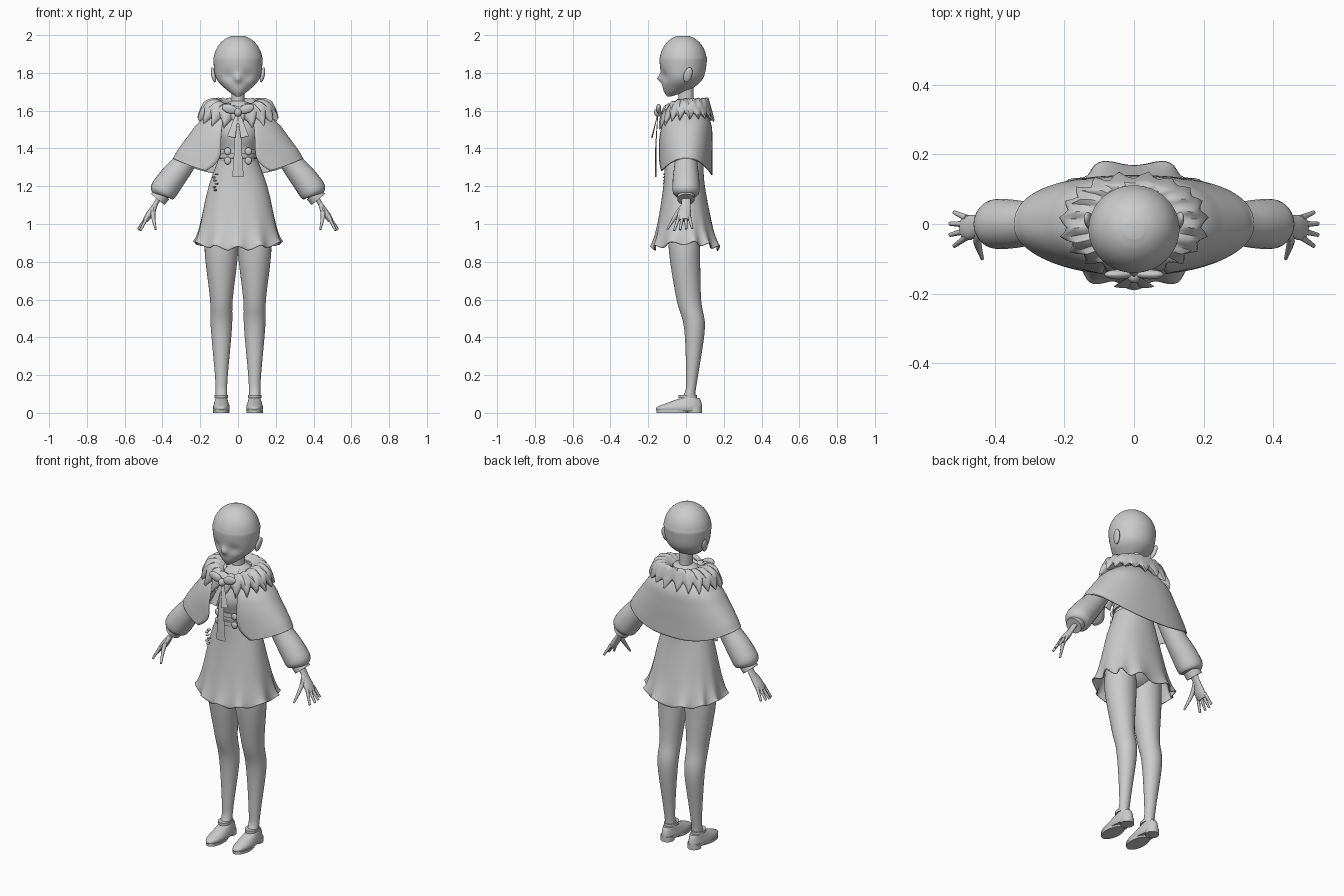
import bpy, bmesh, random
from math import sin, cos, pi, tau, asin, exp, copysign
from mathutils import Vector

if "Cube" in bpy.data.objects:
    bpy.data.objects.remove(bpy.data.objects["Cube"])
random.seed(4)

clay = bpy.data.materials.new("plain grey")
clay.use_nodes = True
grey = (.6, .6, .6, 1)
clay.diffuse_color = grey
clay.node_tree.nodes["Principled BSDF"].inputs["Base Color"].default_value = grey


def smooth_rows(keys, steps):
    """Run a Catmull-Rom spline through the key tuples."""
    rows, last = [], len(keys) - 1
    for i in range(last):
        before, start, end, after = (keys[max(0, min(last, i + k))] for k in (-1, 0, 1, 2))
        for step in range(steps):
            t = step / steps
            rows.append(tuple(
                q + t / 2 * (r - p + t * (2 * p - 5 * q + 4 * r - w + t * (3 * (q - r) + w - p)))
                for p, q, r, w in zip(before, start, end, after)))
    return rows + [keys[-1]]


def skin(name, rows, closed=True, caps=True, thickness=0):
    """Join rows of points into one smooth surface."""
    bm = bmesh.new()
    verts = [[bm.verts.new(point) for point in row] for row in rows]
    count = len(rows[0])
    for lower, upper in zip(verts, verts[1:]):
        for j in range(count if closed else count - 1):
            k = (j + 1) % count
            bm.faces.new((lower[j], lower[k], upper[k], upper[j]))
    if caps:
        bm.faces.new(verts[0])
        bm.faces.new(verts[-1])
    bmesh.ops.recalc_face_normals(bm, faces=bm.faces)
    mesh = bpy.data.meshes.new(name)
    bm.to_mesh(mesh)
    bm.free()
    mesh.materials.append(clay)
    part = bpy.data.objects.new(name, mesh)
    bpy.context.collection.objects.link(part)
    bpy.ops.object.select_all(action='DESELECT')
    part.select_set(True)
    bpy.context.view_layer.objects.active = part
    bpy.ops.object.shade_smooth_by_angle(angle=pi / 4)
    if thickness:
        part.modifiers.new("cloth", 'SOLIDIFY').thickness = thickness
    return part


def oval(z, half_width, front, back, angle, power=2):
    """Point on a horizontal oval; angle zero is the front."""
    s, c = (copysign(abs(f(angle)) ** (2 / power), f(angle)) for f in (sin, cos))
    return Vector((half_width * s, (front + back) / 2 - c * (back - front) / 2, z))


def body(name, keys, x=0, steps=5, power=2, count=36):
    """Stack of ovals; each key is height, half width, front, back."""
    rows = [[oval(*key, tau * j / count, power) + Vector((x, 0, 0)) for j in range(count)]
            for key in smooth_rows(keys, steps)]
    return skin(name, rows)


def slab(name, bottom, top, half_width, front, back, x=0):
    body(name, [(z, half_width, front, back) for z in (bottom, top)], x, steps=1)


def tube(name, keys, side=1, wide=(0, 1, 0), flat=1, count=16):
    """Tube along a path; each key is a point and a radius."""
    path = smooth_rows(keys, 4)
    points = [Vector((side * x, y, z)) for x, y, z, radius in path]
    rows = []
    for i, point in enumerate(points):
        along = (points[min(i + 1, len(points) - 1)] - points[max(i - 1, 0)]).normalized()
        across = (Vector(wide) - along * along.dot(Vector(wide))).normalized()
        depth = along.cross(across) * flat
        radius = path[i][-1]
        rows.append([point + radius * (depth * cos(tau * j / count) + across * sin(tau * j / count))
                     for j in range(count)])
    skin(name, rows)


def blob(name, location, scale, rotation=(0, 0, 0)):
    bpy.ops.mesh.primitive_uv_sphere_add(segments=20, ring_count=12, location=location, rotation=rotation)
    part = bpy.context.object
    part.name = name
    part.scale = scale
    part.data.materials.append(clay)
    bpy.ops.object.shade_smooth()


# Head: round skull running into a pointed jaw, with hollow eyes and a small nose
skull = []
for i in range(1, 8):
    a = pi / 2 * i / 7
    reach = .125 * sin(a)
    skull.append((1.86 + .14 * cos(a), .13 * sin(a), -.015 - reach, reach - .015))
jaw = [(1.77, .115, -.13, .09), (1.71, .06, -.12, .02), (1.675, .01, -.1, -.08)]
head = body("head", skull + jaw, steps=6, count=60)
for vert in head.data.vertices:
    x, y, z = vert.co
    if y < -.04:
        hollow = exp(-((abs(x) - .055) / .03) ** 2 - ((z - 1.785) / .025) ** 2)
        nose = exp(-(x / .016) ** 2 - ((z - 1.77) / .018) ** 2)
        vert.co.y += .012 * hollow - .024 * nose
slab("neck", 1.6, 1.74, .035, -.04, .04)

# Torso with two buckled belts
body("torso", [(1.65, .04, -.04, .04), (1.6, .12, -.08, .08), (1.48, .115, -.13, .09),
               (1.38, .095, -.11, .08), (1.27, .11, -.11, .08)])
for z in (1.335, 1.385):
    slab("belt", z - .013, z + .013, .106, -.12, .095)
    for side in (-1, 1):
        blob("belt_buckle", (side * .055, -.112, z), (.018, .01, .02))

# Flared skirt with a wavy hem, closed inside by the hips
skirt = smooth_rows([(1.35, .1, -.11, .09), (1.2, .155, -.12, .1),
                     (1, .2, -.15, .14), (.87, .23, -.18, .18)], 8)
rows = []
for i, key in enumerate(skirt):
    t = i / (len(skirt) - 1)
    row = []
    for j in range(110):
        angle = tau * j / 110
        wave = cos(11 * angle + sin(3 * angle))
        point = oval(*key, angle, 2.2)
        point.xy *= 1 + .06 * t ** 5 * wave
        point.z += t ** 4 * (.03 * sin(angle) ** 2 + .012 * wave)
        row.append(point)
    rows.append(row)
skin("skirt", rows, caps=False, thickness=.006)
blob("hips", (0, 0, 1.03), (.16, .1, .14))
for i in range(6):
    blob("skirt_sprig", (random.uniform(-.13, -.09), -.11, 1.18 + i / 60), (.01, .012, .005))

# Short cape, open at the front; the last key value is the front edge
cape = smooth_rows([(1.64, .07, -.06, .07, .04), (1.54, .2, -.13, .13, .08), (1.45, .26, -.15, .14, .09),
                    (1.34, .32, -.15, .14, .1), (1.26, .345, -.15, .14, .17)], 6)
rows = []
for i, (z, half_width, front, back, edge) in enumerate(cape):
    t = i / (len(cape) - 1)
    start = asin(edge / half_width)
    row = []
    for j in range(73):
        angle = start + (tau - 2 * start) * j / 72
        power = 2 if cos(angle) > 0 else 2.4
        lift = .09 * (t * sin(angle)) ** 2
        row.append(oval(z + lift, half_width, front, back, angle, power))
    rows.append(row)
skin("cape", rows, closed=False, caps=False, thickness=.006)

# Fur collar; tufts grow towards its outer rim
collar = smooth_rows([(1.62, .05, -.05, .05), (1.665, .12, -.1, .11), (1.63, .19, -.13, .13),
                      (1.57, .2, -.13, .14), (1.6, .12, -.09, .09)], 3)
tufts = [random.uniform(.5, 1.2) for tuft in range(19)]
rows = []
for key in collar:
    rag = (key[1] / .2) ** 4
    row = []
    for j in range(4 * len(tufts)):
        angle = tau * j / (4 * len(tufts))
        spike = rag * tufts[j // 4] * (1, .1, -1, -.4)[j % 4]
        point = oval(*key, angle, 2.2)
        point.xy *= 1 + .06 * spike
        point.z -= .04 * max(0, cos(angle)) ** 2 + .026 * spike
        row.append(point)
    rows.append(row)
skin("fur_collar", rows + rows[:1], caps=False)

# Neck bow and ribbons
blob("bow_knot", (0, -.15, 1.59), (.02, .02, .022))
sideways = (1, 0, 0)
tube("long_ribbon", [(0, -.15, 1.57, .012), (0, -.16, 1.4, .02), (0, -.16, 1.25, .03)],
     wide=sideways, flat=.15)

# Parts that come in pairs
for side, label in ((1, "left"), (-1, "right")):
    blob(label + "_bow_loop", (side * .045, -.145, 1.61), (.042, .014, .024), (0, -side * .3, 0))
    tube(label + "_bow_tail", [(.005, -.15, 1.58, .008), (.036, -.18, 1.46, .022)], side, sideways, .18)
    blob(label + "_ear", (side * .13, .01, 1.79), (.012, .022, .042), (-.3, side * .2, 0))

    # Puffed sleeve, cuff and hand
    tube(label + "_sleeve", [(.11, 0, 1.58, .04), (.28, 0, 1.33, .06), (.35, 0, 1.24, .07),
                             (.4, 0, 1.17, .07), (.41, 0, 1.15, .04)], side, count=24)
    tube(label + "_cuff", [(.4, 0, 1.16, .046), (.425, 0, 1.13, .046)], side, count=24)
    tube(label + "_palm", [(.41, 0, 1.15, .025), (.44, 0, 1.1, .025), (.47, -.01, 1.05, .036),
                           (.49, -.01, 1.02, .03)], side, flat=.5)
    for i in range(4):
        spread = i - 1.5
        tip = (.53 - .006 * spread ** 2, .032 * spread - .015, .965 + .004 * i)
        tube(label + "_finger", [(.48, .018 * spread - .01, 1.04, .01), (*tip, .006)], side, count=8)
    tube(label + "_thumb", [(.44, -.01, 1.1, .014), (.45, -.05, 1.05, .012), (.436, -.1, .97, .005)],
         side, sideways, count=8)

    # Leg with its foot, and a strapped shoe
    x = side * .088
    body(label + "_leg", [(1, .08, -.09, .08), (.85, .088, -.09, .075), (.6, .06, -.05, .08),
                          (.45, .056, -.01, .1), (.2, .034, 0, .064), (.1, .03, -.01, .05),
                          (.03, .033, -.08, .06)], x)
    body(label + "_shoe", [(.01, .04, -.15, .08), (.03, .044, -.155, .085),
                           (.06, .036, -.08, .08), (.08, .03, -.02, .07)], x, power=2.2)
    slab(label + "_sole", 0, .015, .044, -.155, .01, x)
    slab(label + "_heel", 0, .03, .037, .01, .085, x)
    slab(label + "_shoe_strap", .08, .095, .036, -.04, .057, x)
